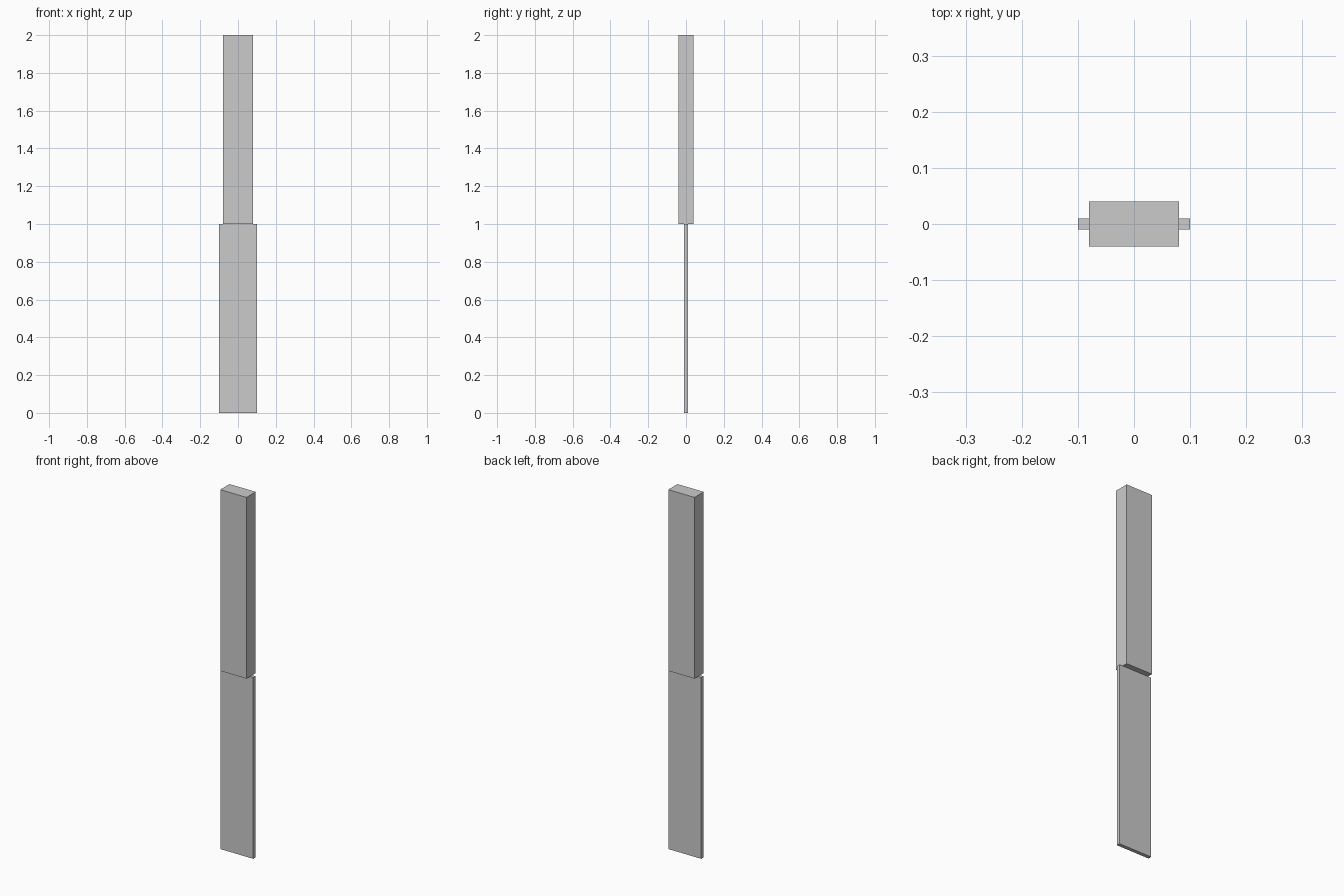
import bpy

if "Cube" in bpy.data.objects:
    bpy.data.objects.remove(bpy.data.objects["Cube"])


def add_box(name, size, z_bottom):
    """Axis-aligned box centred on x and y, resting at z_bottom."""
    bpy.ops.mesh.primitive_cube_add(size=1, location=(0, 0, z_bottom + size[2] / 2))
    obj = bpy.context.object
    obj.name = name
    obj.scale = size
    bpy.ops.object.transform_apply(location=False, rotation=False, scale=True)
    return obj


# Thin, wide lower blade
add_box("blade", (0.20, 0.02, 1.0), 0.0)

# Thicker, narrower upper handle
add_box("handle", (0.16, 0.08, 1.0), 1.0)
